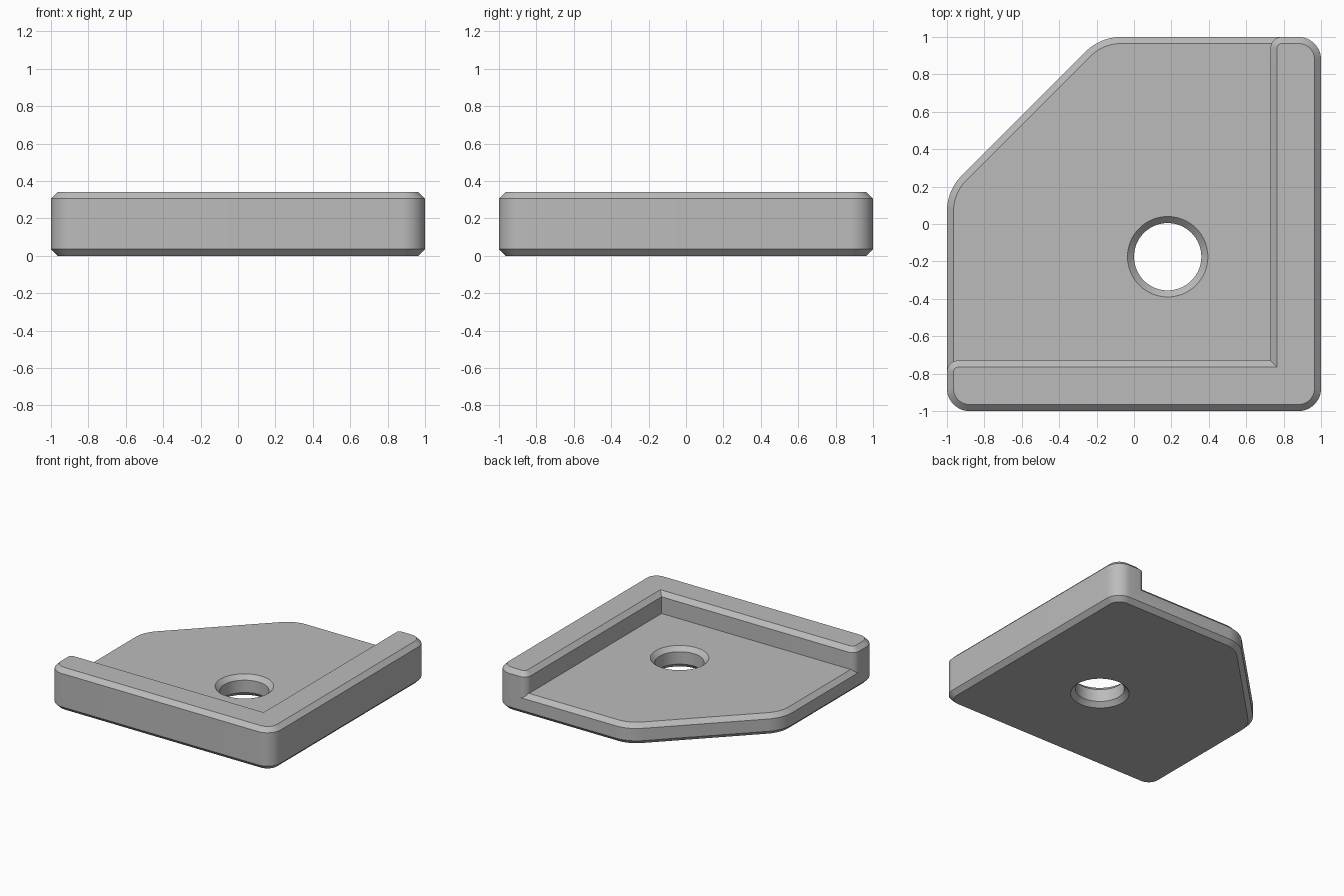
import bpy, bmesh, math
from mathutils import Vector

if "Cube" in bpy.data.objects:
    bpy.data.objects.remove(bpy.data.objects["Cube"], do_unlink=True)

CHAMFER = 0.035
PLATE_TOP, WALL_TOP = 0.17, 0.34
INNER = 0.73

grey = bpy.data.materials.new("light_grey")
grey.use_nodes = True
grey.diffuse_color = (0.5, 0.5, 0.5, 1)
grey.node_tree.nodes["Principled BSDF"].inputs["Base Color"].default_value = (0.5, 0.5, 0.5, 1)


def outline(corners, inset, steps=12):
    """Counter-clockwise rounded polygon, moved inward by inset."""
    ring = []
    for i, (x, y, radius) in enumerate(corners):
        p = Vector((x, y))
        a = (p - Vector(corners[i - 1][:2])).normalized()
        b = (Vector(corners[(i + 1) % len(corners)][:2]) - p).normalized()
        na, nb = Vector((-a.y, a.x)), Vector((-b.y, b.x))
        p += (na + nb) * inset / (1 + na.dot(nb))
        if radius == 0:
            ring.append(p)
            continue
        r = radius - inset
        turn = math.acos(a.dot(b))
        centre = p + (na + nb) * r / (1 + na.dot(nb))
        start = math.atan2(-na.y, -na.x)
        for k in range(steps + 1):
            t = start + turn * k / steps
            ring.append(centre + Vector((math.cos(t), math.sin(t))) * r)
    return ring


def loft(name, layers):
    """Closed solid through stacked (ring, height) layers."""
    bm = bmesh.new()
    rows = [[bm.verts.new((p.x, p.y, z)) for p in ring] for ring, z in layers]
    for low, high in zip(rows, rows[1:]):
        for i in range(len(low)):
            bm.faces.new((low[i - 1], low[i], high[i], high[i - 1]))
    bm.faces.new(rows[0][::-1])
    bm.faces.new(rows[-1])
    bmesh.ops.recalc_face_normals(bm, faces=bm.faces)
    mesh = bpy.data.meshes.new(name)
    bm.to_mesh(mesh)
    bm.free()
    mesh.materials.append(grey)
    obj = bpy.data.objects.new(name, mesh)
    bpy.context.collection.objects.link(obj)
    return obj


def boolean(target, tool, operation):
    bpy.context.view_layer.objects.active = target
    mod = target.modifiers.new(operation.lower(), 'BOOLEAN')
    mod.object, mod.operation, mod.solver = tool, operation, 'EXACT'
    bpy.ops.object.modifier_apply(modifier=mod.name)
    bpy.data.objects.remove(tool, do_unlink=True)


# Base plate with one corner cut off diagonally
plate_corners = [(-1, -1, 0.12), (1, -1, 0.12), (1, 1, 0.12),
                 (-0.18, 1, 0.27), (-1, 0.18, 0.27)]
full, small = outline(plate_corners, 0), outline(plate_corners, CHAMFER)
bracket = loft("corner_bracket", [(small, 0), (full, CHAMFER),
                                  (full, PLATE_TOP - CHAMFER), (small, PLATE_TOP)])

# L-shaped raised wall along the front and the left
wall_corners = [(-1, -1, 0.12), (1, -1, 0.12), (1, 1, 0.12),
                (INNER, 1, 0.06), (INNER, INNER * -1, 0), (-1, -INNER, 0.06)]
full, small = outline(wall_corners, 0), outline(wall_corners, CHAMFER)
wall = loft("raised_wall", [(full, 0.08), (full, WALL_TOP - CHAMFER), (small, WALL_TOP)])
boolean(bracket, wall, 'UNION')

# Through hole, countersunk on both sides
hole_radius, over = 0.18, 0.01


def circle(r, sides=64):
    return [Vector((0.18 + r * math.cos(math.tau * i / sides),
                    -0.175 + r * math.sin(math.tau * i / sides))) for i in range(sides)]


wide, narrow = circle(hole_radius + CHAMFER + over), circle(hole_radius)
hole = loft("hole_cutter", [(wide, -over), (narrow, CHAMFER),
                            (narrow, PLATE_TOP - CHAMFER), (wide, PLATE_TOP + over)])
hole.hide_render = True
boolean(bracket, hole, 'DIFFERENCE')

# Merge leftover coplanar faces, then smooth the rounded corners
bm = bmesh.new()
bm.from_mesh(bracket.data)
bmesh.ops.remove_doubles(bm, verts=bm.verts, dist=0.0001)
bmesh.ops.dissolve_limit(bm, angle_limit=math.radians(0.5), verts=bm.verts, edges=bm.edges)
bm.to_mesh(bracket.data)
bm.free()
bpy.ops.object.select_all(action='DESELECT')
bracket.select_set(True)
bpy.context.view_layer.objects.active = bracket
bpy.ops.object.shade_smooth_by_angle(angle=math.radians(30))
